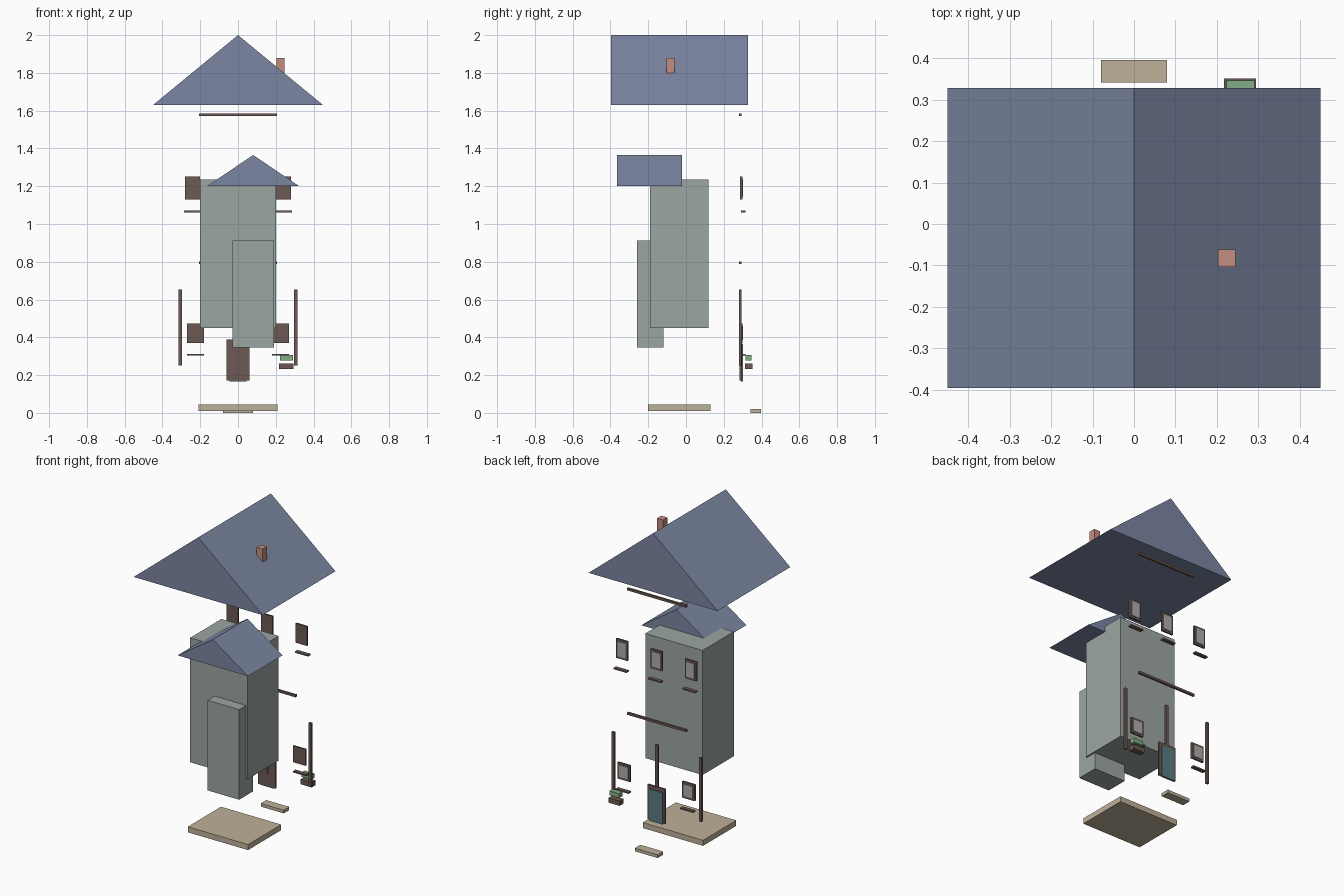
import bpy

if "Cube" in bpy.data.objects:
    bpy.data.objects.remove(bpy.data.objects["Cube"])


def material(name, rgb):
    m = bpy.data.materials.new(name)
    m.diffuse_color = (*rgb, 1)
    m.use_nodes = True
    m.node_tree.nodes["Principled BSDF"].inputs["Base Color"].default_value = m.diffuse_color
    return m


SLATE = material("slate", (0.20, 0.24, 0.36))
PLASTER = material("plaster", (0.33, 0.38, 0.36))
STONE = material("stone", (0.52, 0.44, 0.32))
TIMBER = material("timber", (0.15, 0.10, 0.09))
BRICK = material("brick", (0.55, 0.27, 0.21))
GLASS = material("glass", (0.42, 0.43, 0.41))
TEAL = material("teal_paint", (0.10, 0.20, 0.23))
LEAF = material("leaf", (0.22, 0.42, 0.24))


def mesh(name, verts, faces, mat):
    me = bpy.data.meshes.new(name)
    me.from_pydata(verts, [], faces)
    me.materials.append(mat)
    ob = bpy.data.objects.new(name, me)
    bpy.context.collection.objects.link(ob)
    return ob


def prism(name, profile, y0, y1, mat):
    """Extrude an x-z profile (counter-clockwise seen from the front) along y."""
    n = len(profile)
    verts = [(x, y, z) for y in (y0, y1) for x, z in profile]
    faces = [list(range(n)), list(range(2 * n - 1, n - 1, -1))]
    faces += [(i, i + n, (i + 1) % n + n, (i + 1) % n) for i in range(n)]
    return mesh(name, verts, faces, mat)


def box(name, x, y, z, mat):
    prof = [(x[0], z[0]), (x[1], z[0]), (x[1], z[1]), (x[0], z[1])]
    return prism(name, prof, y[0], y[1], mat)


def gable(name, x, y, z, mat):
    prof = [(x[0], z[0]), (x[1], z[0]), ((x[0] + x[1]) / 2, z[1])]
    return prism(name, prof, y[0], y[1], mat)


def window(name, cx, w, z, sill_z):
    """Frame, slightly proud pane, and a separate sill floating below."""
    h = w / 2
    box(name + "_frame", (cx - h, cx + h), (0.287, 0.298), z, TIMBER)
    box(name + "_pane", (cx - h + 0.012, cx + h - 0.012), (0.292, 0.301),
        (z[0] + 0.014, z[1] - 0.014), GLASS)
    s = 0.045
    box(name + "_sill", (cx - s, cx + s), (0.291, 0.315),
        (sill_z, sill_z + 0.009), TIMBER)


# Foundation and doorstep
box("foundation", (-0.21, 0.21), (-0.20, 0.13), (0.01, 0.045), STONE)
box("doorstep", (-0.08, 0.08), (0.341, 0.396), (0.0, 0.02), STONE)

# Wall volumes
box("main_walls", (-0.2, 0.2), (-0.19, 0.12), (0.45, 1.235), PLASTER)
box("wing_walls", (-0.03, 0.19), (-0.26, -0.12), (0.345, 0.913), PLASTER)

# Roofs and chimney
gable("main_roof", (-0.45, 0.45), (-0.396, 0.328), (1.63, 2.0), SLATE)
gable("wing_roof", (-0.165, 0.325), (-0.365, -0.02), (1.2, 1.365), SLATE)
box("chimney", (0.203, 0.245), (-0.104, -0.061), (1.72, 1.88), BRICK)

# Timber beams and posts
for name, z in (("upper_beam", 1.572), ("lower_beam", 0.788)):
    box(name, (-0.206, 0.206), (0.28, 0.294), (z, z + 0.014), TIMBER)
for name, cx in (("left_post", -0.305), ("middle_post", 0), ("right_post", 0.305)):
    box(name, (cx - 0.009, cx + 0.009), (0.28, 0.294), (0.25, 0.652), TIMBER)

# Windows
for i, cx in enumerate((-0.24, 0, 0.24)):
    window(f"upper_window_{i + 1}", cx, 0.08, (1.129, 1.251), 1.062)
for i, cx in enumerate((-0.225, 0.225)):
    window(f"lower_window_{i + 1}", cx, 0.088, (0.371, 0.474), 0.304)

# Door
box("door_frame", (-0.061, 0.061), (0.284, 0.297), (0.172, 0.389), TIMBER)
box("door_panel", (-0.046, 0.046), (0.29, 0.302), (0.166, 0.366), TEAL)

# Flower box and plants
box("flower_box", (0.217, 0.295), (0.312, 0.351), (0.232, 0.262), TIMBER)
box("plants", (0.223, 0.291), (0.316, 0.347), (0.278, 0.306), LEAF)
